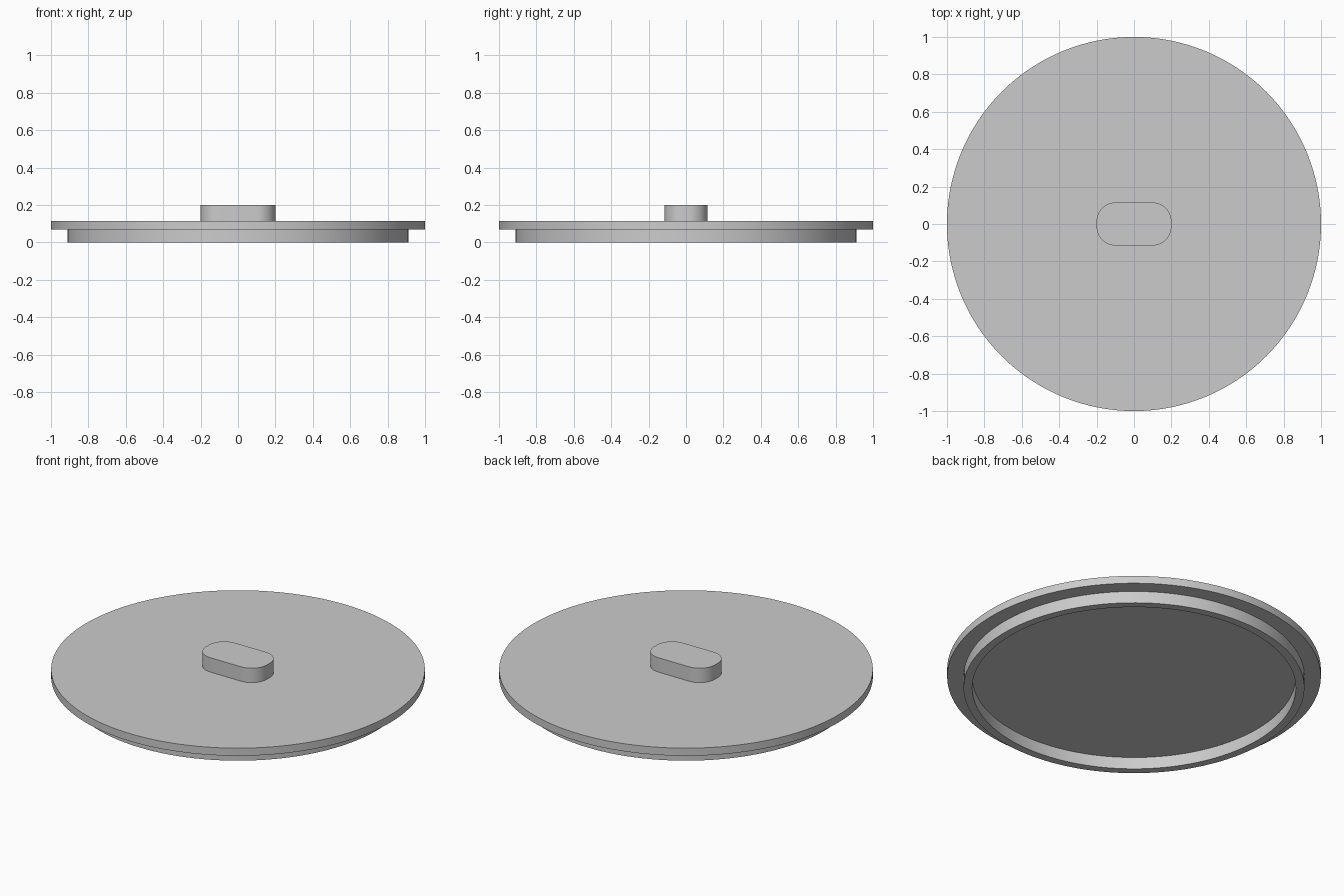
import bpy
import bmesh
import math

SEGMENTS = 128

cube = bpy.data.objects.get("Cube")
if cube:
    bpy.data.objects.remove(cube, do_unlink=True)

# Single plain grey for the whole lid
grey = bpy.data.materials.new("light_grey")
grey.use_nodes = True
colour = (0.6, 0.6, 0.6, 1)
grey.diffuse_color = colour
grey.node_tree.nodes["Principled BSDF"].inputs["Base Color"].default_value = colour


def finish(name, bm):
    """Turn a bmesh into a smooth-shaded object with sharp rims."""
    bmesh.ops.recalc_face_normals(bm, faces=bm.faces)
    mesh = bpy.data.meshes.new(name)
    bm.to_mesh(mesh)
    bm.free()
    mesh.materials.append(grey)
    obj = bpy.data.objects.new(name, mesh)
    bpy.context.collection.objects.link(obj)
    bpy.ops.object.select_all(action="DESELECT")
    obj.select_set(True)
    bpy.context.view_layer.objects.active = obj
    bpy.ops.object.shade_smooth_by_angle(angle=math.radians(30))
    return obj


def circle(radius):
    step = math.tau / SEGMENTS
    return [(radius * math.cos(i * step), radius * math.sin(i * step)) for i in range(SEGMENTS)]


def rounded_rectangle(half_x, half_y, radius, steps=16):
    points = []
    for quarter, (sx, sy) in enumerate([(1, 1), (-1, 1), (-1, -1), (1, -1)]):
        for i in range(steps + 1):
            a = (quarter + i / steps) * math.pi / 2
            points.append((sx * (half_x - radius) + radius * math.cos(a),
                           sy * (half_y - radius) + radius * math.sin(a)))
    return points


def loft(name, loops):
    """Join (outline, z) loops in order and cap both ends."""
    bm = bmesh.new()
    rings = [[bm.verts.new((x, y, z)) for x, y in outline] for outline, z in loops]
    for low, high in zip(rings, rings[1:]):
        for i in range(len(low)):
            j = (i + 1) % len(low)
            bm.faces.new((low[i], low[j], high[j], high[i]))
    bm.faces.new(rings[0])
    bm.faces.new(rings[-1])
    return finish(name, bm)


RIM_Z, TOP_Z = 0.07, 0.115

# Lid disc with the hollow locating ring underneath
loft("lid", [(circle(0.866), RIM_Z), (circle(0.866), 0), (circle(0.912), 0),
             (circle(0.912), RIM_Z), (circle(1), RIM_Z), (circle(1), TOP_Z)])

# Rounded grip on top
grip = rounded_rectangle(0.2, 0.115, 0.1)
loft("handle", [(grip, TOP_Z), (grip, 0.2)])
